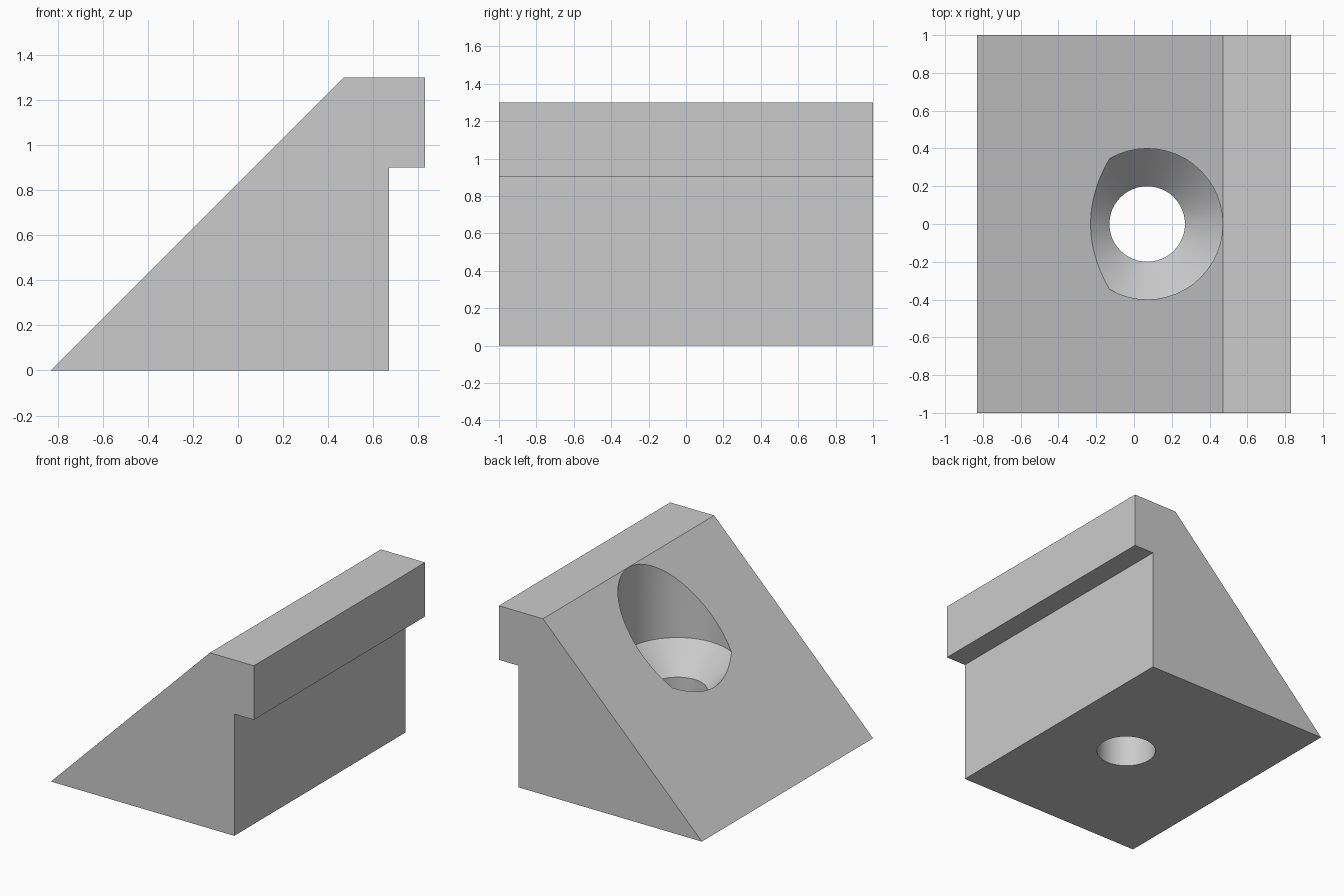
import bpy, bmesh, math
from mathutils import Matrix, Vector

cube = bpy.data.objects.get("Cube")
if cube:
    bpy.data.objects.remove(cube, do_unlink=True)

grey = bpy.data.materials.new("light_grey")
grey.use_nodes = True
colour = (0.6, 0.6, 0.6, 1)
grey.diffuse_color = colour
grey.node_tree.nodes["Principled BSDF"].inputs["Base Color"].default_value = colour


def make_object(name, bm):
    bmesh.ops.recalc_face_normals(bm, faces=bm.faces)
    mesh = bpy.data.meshes.new(name)
    bm.to_mesh(mesh)
    bm.free()
    mesh.materials.append(grey)
    obj = bpy.data.objects.new(name, mesh)
    bpy.context.collection.objects.link(obj)
    return obj


# Wedge block with a hooked lip, extruded along y
profile = [(-0.83, 0), (0.67, 0), (0.67, 0.9), (0.83, 0.9), (0.83, 1.3), (0.47, 1.3)]
bm = bmesh.new()
face = bm.faces.new([bm.verts.new((x, -1, z)) for x, z in profile])
ext = bmesh.ops.extrude_face_region(bm, geom=[face])
bmesh.ops.translate(bm, vec=(0, 2, 0),
                    verts=[v for v in ext["geom"] if isinstance(v, bmesh.types.BMVert)])
block = make_object("clamp_wedge", bm)

# Countersunk bolt hole cutter, turned from a half section
section = [(0, -0.2), (0.2, -0.2), (0.2, 0.5), (0.3995, 0.7), (0.3995, 1.6), (0, 1.6)]
centre = Vector((0.07, 0, 0))
bm = bmesh.new()
verts = [bm.verts.new(centre + Vector((r, 0, z))) for r, z in section]
edges = [bm.edges.new(pair) for pair in zip(verts, verts[1:])]
bmesh.ops.spin(bm, geom=verts + edges, cent=centre, axis=(0, 0, 1),
               angle=math.tau, steps=48, use_duplicate=False)
bmesh.ops.remove_doubles(bm, verts=bm.verts, dist=0.0005)
cutter = make_object("bolt_hole_cutter", bm)
cutter.hide_render = True

# Cut the hole, then drop the cutter
cut = block.modifiers.new("bolt_hole", "BOOLEAN")
cut.operation = "DIFFERENCE"
cut.solver = "EXACT"
cut.object = cutter
bpy.ops.object.select_all(action="DESELECT")
bpy.context.view_layer.objects.active = block
block.select_set(True)
bpy.ops.object.modifier_apply(modifier=cut.name)
bpy.data.objects.remove(cutter, do_unlink=True)
bpy.ops.object.shade_smooth_by_angle(angle=math.radians(25))
